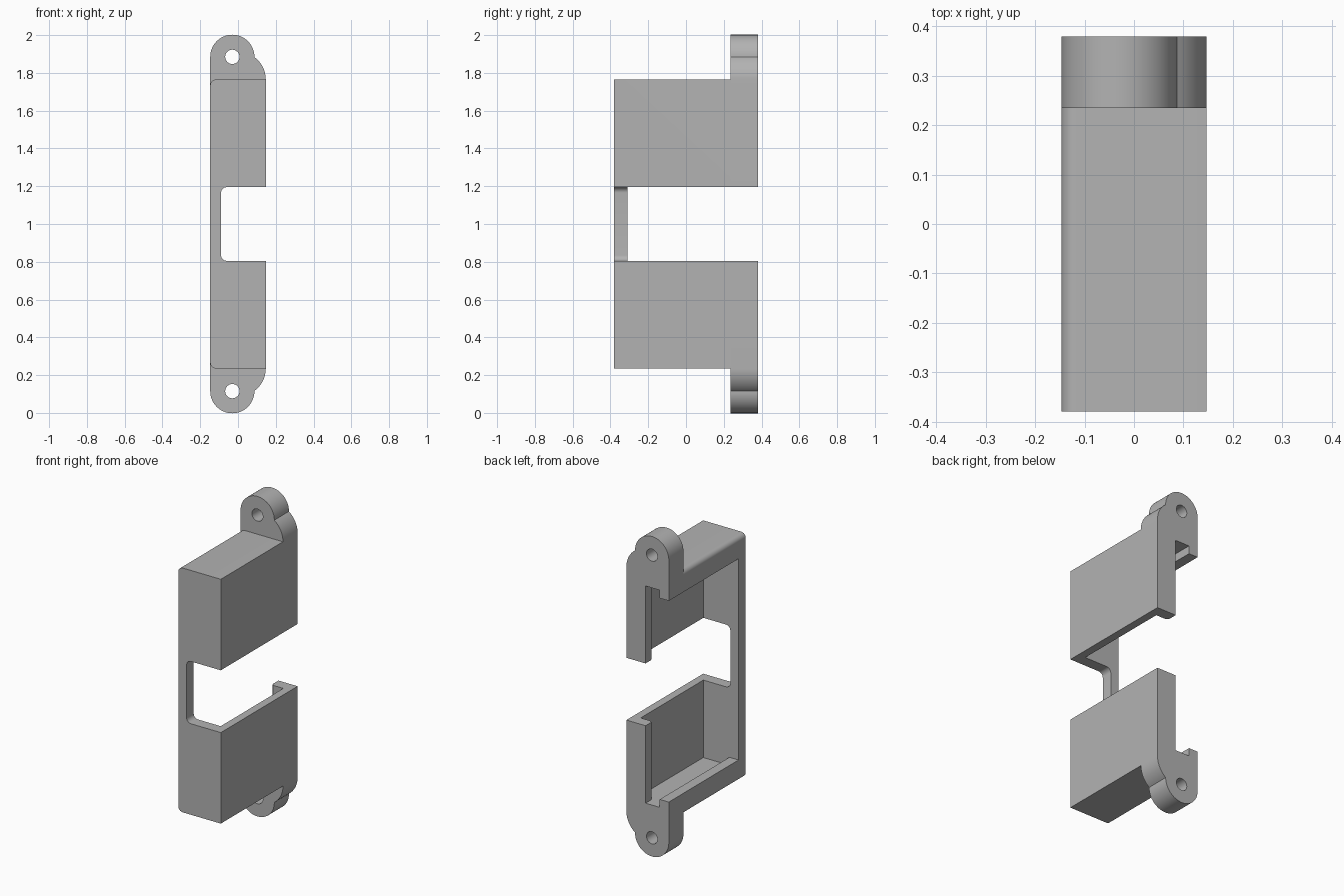
import bpy
import bmesh
from math import cos, sin, radians
from mathutils import Vector

if "Cube" in bpy.data.objects:
    bpy.data.objects.remove(bpy.data.objects["Cube"])

# Overall measures
HALF_X, HALF_Y = 0.147, 0.38
TOP, MID = 1.765, 1.0          # body end and mirror height
TAB_Y = 0.235                  # front of the screw tabs
HOLE_X, HOLE_Z = -0.03, 1.885
TAB_R = HALF_X + HOLE_X

grey = bpy.data.materials.new("plain_grey")
grey.use_nodes = True
grey.diffuse_color = (0.45, 0.45, 0.45, 1)
grey.node_tree.nodes["Principled BSDF"].inputs["Base Color"].default_value = (0.45, 0.45, 0.45, 1)


def arc(cx, cy, r, start, end, steps=8):
    angles = [radians(start + (end - start) * i / steps) for i in range(steps + 1)]
    return [(cx + r * cos(a), cy + r * sin(a)) for a in angles]


def flip(points):
    """Mirror a profile about the middle height."""
    return [(x, 2 * MID - z) for x, z in reversed(points)]


def prism(name, points, axis, low, high):
    """Extrude a profile along y (xz profile) or z (xy profile)."""
    def place(p, h):
        return (p[0], h, p[1]) if axis == "y" else (p[0], p[1], h)
    bm = bmesh.new()
    face = bm.faces.new([bm.verts.new(place(p, low)) for p in points])
    shift = Vector(place((0, 0), high - low))
    extruded = bmesh.ops.extrude_face_region(bm, geom=[face], use_keep_orig=True)["geom"]
    bmesh.ops.translate(bm, vec=shift, verts=[v for v in extruded if isinstance(v, bmesh.types.BMVert)])
    bmesh.ops.recalc_face_normals(bm, faces=bm.faces)
    mesh = bpy.data.meshes.new(name)
    bm.to_mesh(mesh)
    bm.free()
    mesh.materials.append(grey)
    obj = bpy.data.objects.new(name, mesh)
    bpy.context.collection.objects.link(obj)
    return obj


def combine(target, other, operation):
    mod = target.modifiers.new(operation.lower(), "BOOLEAN")
    mod.operation, mod.object, mod.solver = operation, other, "EXACT"
    bpy.context.view_layer.objects.active = target
    bpy.ops.object.modifier_apply(modifier=mod.name)
    bpy.data.objects.remove(other)


# Main body block, rounded along the open side's end edges
R = 0.03
upper = [(HALF_X, TOP)] + arc(R - HALF_X, TOP - R, R, 90, 180)
bracket = prism("bracket_shell", upper + flip(upper), "y", -HALF_Y, TAB_Y)

# Back slab with a screw tab at each end
upper = (arc(0, TOP, HALF_X, 0, 54, 12)
         + arc(HOLE_X, HOLE_Z, TAB_R, 0, 180, 32))
combine(bracket, prism("back_slab", upper + flip(upper), "y", TAB_Y, HALF_Y), "UNION")

# Inner cavity, leaving a hooked back wall with a rounded inner corner
cavity = [(-0.084, -0.31), (0.097, -0.31), (0.097, 0.31)]
cavity += arc(0.034, 0.33, 0.02, 270, 180, 6) + [(0.014, 0.5), (-0.084, 0.5)]
combine(bracket, prism("cavity_cutter", cavity, "z", 0.32, 1.68), "DIFFERENCE")

# Narrower mouth of the cavity, leaving a lip at each end
mouth = [(-0.2, -0.31), (0, -0.31), (0, 0.5), (-0.2, 0.5)]
combine(bracket, prism("mouth_cutter", mouth, "z", 0.37, 1.63), "DIFFERENCE")

# Middle notch with rounded inner corners
upper = [(0.3, 1.195)] + arc(R - 0.09, 1.195 - R, R, 90, 180)
combine(bracket, prism("notch_cutter", upper + flip(upper), "y", -0.5, 0.5), "DIFFERENCE")

# Screw holes
hole = arc(HOLE_X, HOLE_Z, 0.038, 0, 345, 23)
for ring in (hole, flip(hole)):
    combine(bracket, prism("hole_cutter", ring, "y", 0.1, 0.5), "DIFFERENCE")

bpy.ops.object.select_all(action="DESELECT")
bracket.select_set(True)
bpy.context.view_layer.objects.active = bracket
bpy.ops.object.shade_smooth_by_angle(angle=radians(30))
